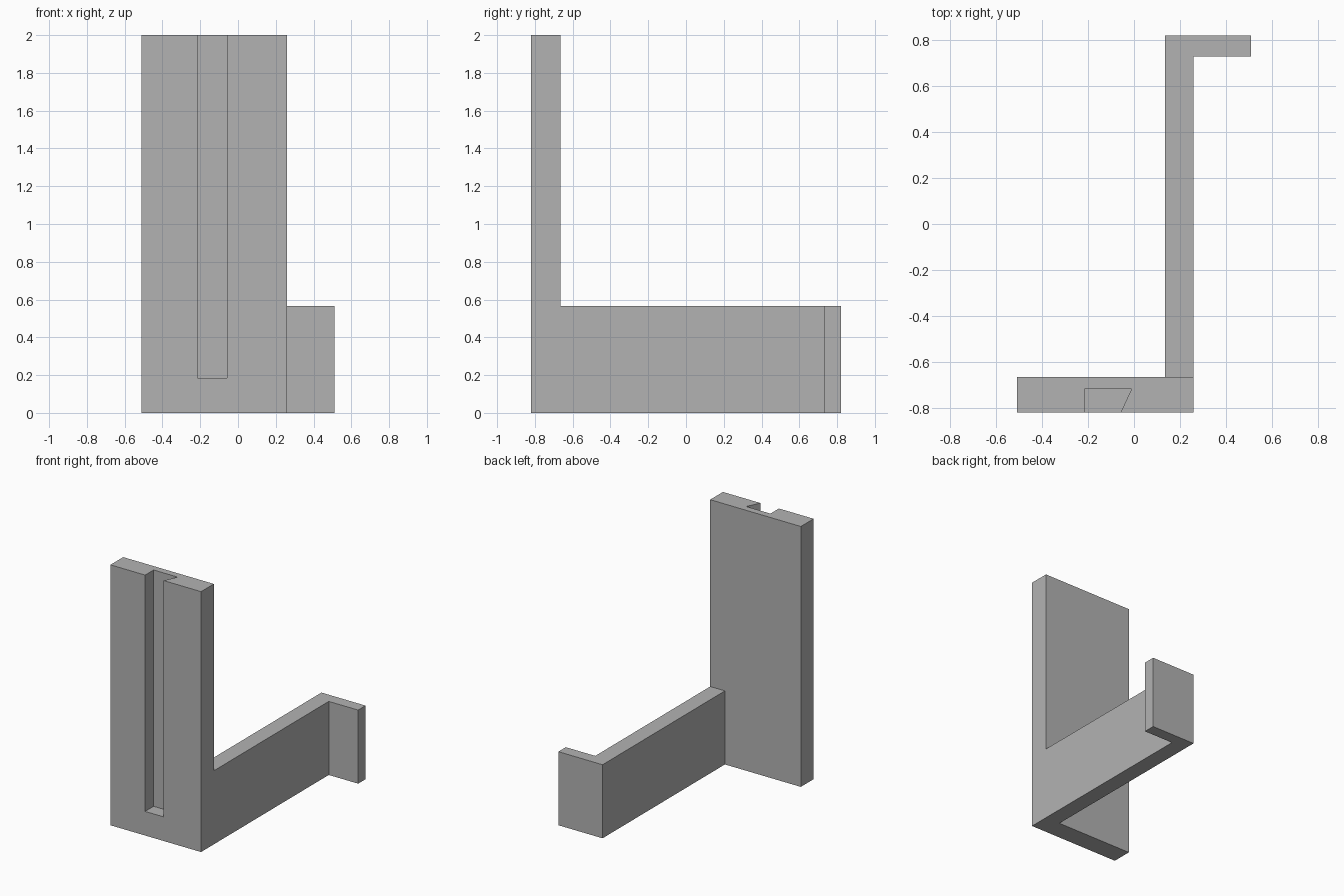
import bpy
import bmesh

# Remove the default cube
cube = bpy.data.objects.get("Cube")
if cube:
    bpy.data.objects.remove(cube, do_unlink=True)

# Single plain grey material
grey = bpy.data.materials.new("plain_grey")
grey.use_nodes = True
colour = (0.45, 0.45, 0.45, 1.0)
grey.diffuse_color = colour
grey.node_tree.nodes["Principled BSDF"].inputs["Base Color"].default_value = colour


def prism(name, outline, bottom, top):
    """Extrude a plan outline from bottom to top."""
    bm = bmesh.new()
    face = bm.faces.new([bm.verts.new((x, y, bottom)) for x, y in outline])
    ext = bmesh.ops.extrude_face_region(bm, geom=[face])
    verts = [g for g in ext["geom"] if isinstance(g, bmesh.types.BMVert)]
    bmesh.ops.translate(bm, verts=verts, vec=(0, 0, top - bottom))
    bmesh.ops.recalc_face_normals(bm, faces=bm.faces)
    mesh = bpy.data.meshes.new(name)
    bm.to_mesh(mesh)
    bm.free()
    mesh.materials.append(grey)
    obj = bpy.data.objects.new(name, mesh)
    bpy.context.collection.objects.link(obj)
    return obj


LEFT, RIGHT = 0.26, -0.51
FRONT, PLATE_BACK, BACK = -0.82, -0.665, 0.82
ARM_TOP, TOP = 0.565, 2.0

# Upright mounting plate
plate = prism("mounting_plate",
              [(RIGHT, FRONT), (LEFT, FRONT), (LEFT, PLATE_BACK), (RIGHT, PLATE_BACK)],
              0, TOP)

# Half-dovetail slot, open at the front and the top
cutter = prism("slot_cutter",
               [(-0.215, FRONT - 0.1), (-0.11, FRONT - 0.1), (-0.058, FRONT),
                (-0.01, -0.717), (-0.215, -0.717)],
               0.185, TOP + 0.1)
cutter.hide_render = True
slot = plate.modifiers.new("slot", "BOOLEAN")
slot.operation = "DIFFERENCE"
slot.solver = "EXACT"
slot.object = cutter
bpy.context.view_layer.objects.active = plate
bpy.ops.object.modifier_apply(modifier=slot.name)
bpy.data.objects.remove(cutter, do_unlink=True)

# Arm running back from the plate, with the end lip turned to the left
prism("hook_arm",
      [(0.135, PLATE_BACK), (LEFT, PLATE_BACK), (LEFT, 0.73),
       (0.51, 0.73), (0.51, BACK), (0.135, BACK)],
      0, ARM_TOP)
